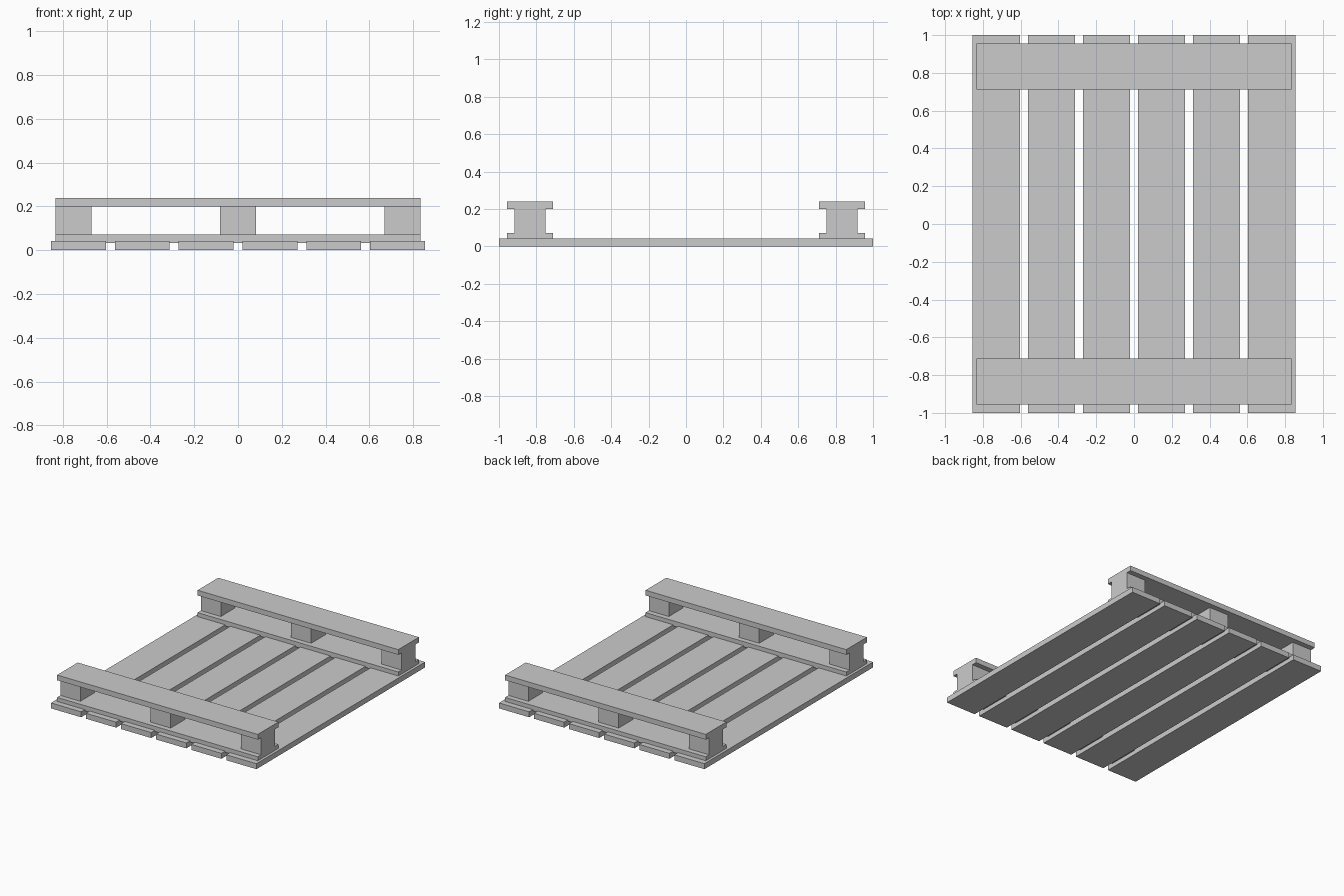
import bpy
import bmesh

if "Cube" in bpy.data.objects:
    bpy.data.objects.remove(bpy.data.objects["Cube"])


def box(name, x, y, z):
    """Box object from (min, max) ranges on each axis."""
    bm = bmesh.new()
    bmesh.ops.create_cube(bm, size=1)
    for v in bm.verts:
        v.co = [r[0] if c < 0 else r[1] for c, r in zip(v.co, (x, y, z))]
    mesh = bpy.data.meshes.new(name)
    bm.to_mesh(mesh)
    bm.free()
    obj = bpy.data.objects.new(name, mesh)
    bpy.context.collection.objects.link(obj)
    return obj


# Six long deck slats
for i in range(6):
    cx = (i - 2.5) * 0.2915
    box(f"deck_slat_{i + 1}", (cx - 0.125, cx + 0.125), (-1, 1), (0, 0.041))

# Front and back runners: two cross boards with three spacer blocks between
half = 0.834
for side, s in (("front", -1), ("back", 1)):
    board_y = sorted((s * 0.711, s * 0.956))
    block_y = sorted((s * 0.75, s * 0.917))
    box(f"{side}_lower_board", (-half, half), board_y, (0.032, 0.071))
    box(f"{side}_upper_board", (-half, half), board_y, (0.2, 0.239))
    for place, cx in (("left", -0.751), ("middle", 0), ("right", 0.751)):
        box(f"{side}_{place}_block", (cx - 0.083, cx + 0.083), block_y, (0.071, 0.2))
